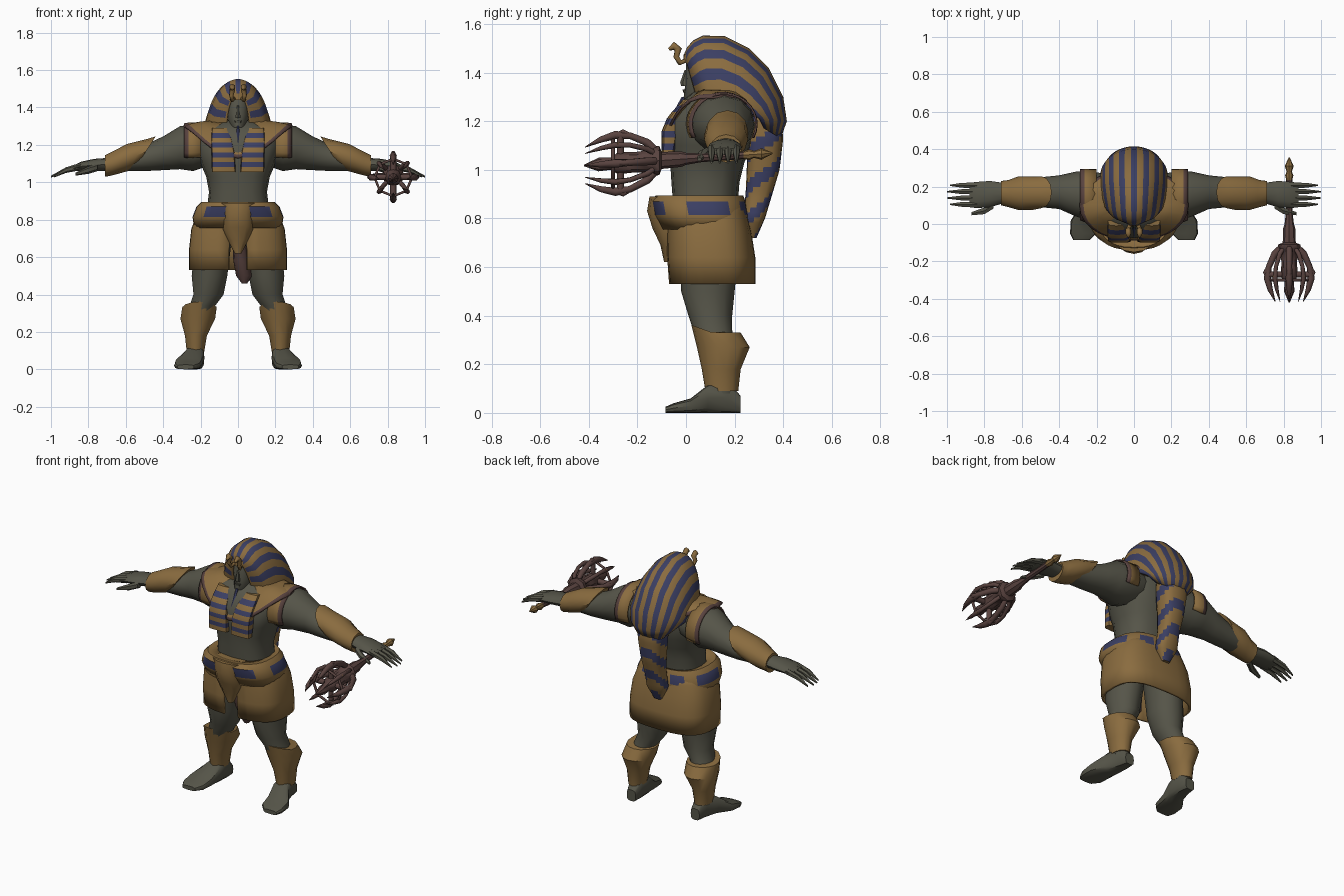
import bpy, bmesh, math
from math import sin, cos, pi, radians

if "Cube" in bpy.data.objects:
    bpy.data.objects.remove(bpy.data.objects["Cube"])


def material(name, rgb):
    m = bpy.data.materials.new(name)
    m.use_nodes = True
    m.diffuse_color = (*rgb, 1)
    m.node_tree.nodes["Principled BSDF"].inputs["Base Color"].default_value = (*rgb, 1)
    return m


SKIN = material("olive skin", (0.092, 0.09, 0.066))
GOLD = material("old gold", (0.255, 0.15, 0.05))
BLUE = material("dull blue", (0.043, 0.049, 0.125))
BROWN = material("dark maroon", (0.1, 0.056, 0.05))


def finish(ob, mats, mirror=False, thick=0, angle=40):
    for m in mats:
        ob.data.materials.append(m)
    bpy.ops.object.select_all(action="DESELECT")
    ob.select_set(True)
    bpy.context.view_layer.objects.active = ob
    bpy.ops.object.shade_smooth_by_angle(angle=radians(angle))
    if thick:
        ob.modifiers.new("thickness", "SOLIDIFY").thickness = thick
    if mirror:
        ob.modifiers.new("mirror", "MIRROR")
    return ob


def grid(name, rows, mats, rule=None, closed=True, caps=True, **kw):
    """Skin rows of points; rule(row, column) picks the colour."""
    bm = bmesh.new()
    vs = [[bm.verts.new(p) for p in row] for row in rows]
    n = len(rows[0])
    for i in range(len(rows) - 1):
        for j in range(n if closed else n - 1):
            k = (j + 1) % n
            f = bm.faces.new((vs[i][j], vs[i][k], vs[i + 1][k], vs[i + 1][j]))
            f.material_index = rule(i, j) if rule else 0
    if closed and caps:
        bm.faces.new(vs[0][::-1])
        bm.faces.new(vs[-1])
    bmesh.ops.recalc_face_normals(bm, faces=bm.faces)
    me = bpy.data.meshes.new(name)
    bm.to_mesh(me)
    bm.free()
    ob = bpy.data.objects.new(name, me)
    bpy.context.collection.objects.link(ob)
    return finish(ob, mats, **kw)


def loft(name, axis, rings, mats, n=14, power=1.0, gap=0, bend=None, **kw):
    """Rings are (position, a min, a max, b min, b max); column 0 starts at b min."""
    rows = []
    for t, a0, a1, b0, b1 in rings:
        row = []
        for j in range(n):
            w = gap + (2 * pi - 2 * gap) * j / (n - 1 if gap else n)
            s, c = -sin(w), -cos(w)
            s, c = [math.copysign(abs(v) ** power, v) for v in (s, c)]
            a, b = (a0 + a1) / 2 + s * (a1 - a0) / 2, (b0 + b1) / 2 + c * (b1 - b0) / 2
            p = {"x": (t, a, b), "y": (a, t, b), "z": (a, b, t)}[axis]
            row.append(bend(*p) if bend else p)
        rows.append(row)
    return grid(name, rows, mats, closed=not gap, **kw)


def tube(name, points, radii, mat, depth=0.012, mirror=False):
    cu = bpy.data.curves.new(name, "CURVE")
    cu.dimensions = "3D"
    cu.bevel_depth, cu.bevel_resolution, cu.use_fill_caps = depth, 1, True
    sp = cu.splines.new("POLY")
    sp.points.add(len(points) - 1)
    for q, p, r in zip(sp.points, points, radii):
        q.co, q.radius = (*p, 1), r
    ob = bpy.data.objects.new(name, cu)
    bpy.context.collection.objects.link(ob)
    cu.materials.append(mat)
    if mirror:
        ob.modifiers.new("mirror", "MIRROR")


# Body
loft("torso", "z", [(.82, -.17, .17, -.05, .21), (.95, -.155, .155, -.06, .22), (1.03, -.17, .17, -.065, .24),
     (1.1, -.2, .2, -.075, .27), (1.2, -.23, .23, -.075, .285), (1.28, -.2, .2, -.02, .27),
     (1.33, -.1, .1, .04, .2)], [SKIN], n=16, power=.8)
loft("arm", "x", [(.12, .03, .26, 1.1, 1.3), (.24, .02, .285, 1.06, 1.31), (.31, .04, .28, 1.07, 1.3),
     (.4, .08, .26, 1.065, 1.245), (.5, .09, .25, 1.06, 1.2), (.62, .1, .23, 1.06, 1.16),
     (.7, .11, .22, 1.06, 1.13), (.77, .09, .23, 1.06, 1.125), (.84, .085, .225, 1.06, 1.11),
     (.88, .09, .22, 1.06, 1.09)], [SKIN], n=12, mirror=True)
for k in range(4):
    y = .105 + .034 * k
    reach = .985 if k in (0, 3) else 1.0
    loft("finger", "x", [(.84, y - .017, y + .017, 1.065, 1.105), (.92, y - .015, y + .015, 1.05, 1.08),
         (reach, y - .004, y + .004, 1.025, 1.035)], [SKIN], n=6, mirror=True)
loft("thumb", "x", [(.75, .08, .13, 1.06, 1.1), (.8, .05, .09, 1.045, 1.085), (.87, .045, .065, 1.035, 1.05)],
     [SKIN], n=6, mirror=True)
loft("leg", "z", [(.08, .19, .27, .09, .2), (.2, .17, .28, .07, .22), (.34, .12, .26, .03, .19),
     (.4, .075, .24, .01, .19), (.5, .055, .25, -.02, .2), (.7, .03, .23, -.03, .22)], [SKIN], mirror=True)
loft("foot", "y", [(-.085, .235, .325, 0, .025), (-.05, .2, .342, 0, .04), (.02, .19, .338, 0, .06),
     (.09, .18, .29, 0, .115), (.17, .18, .265, 0, .13), (.225, .19, .25, 0, .07)], [SKIN],
     n=12, power=.6, mirror=True)

# Head
loft("head", "z", [(1.24, -.06, .06, .04, .18), (1.275, -.04, .04, .01, .16), (1.295, -.045, .045, -.01, .16),
     (1.36, -.062, .062, -.002, .2), (1.44, -.068, .068, .0, .22), (1.51, -.05, .05, .03, .2)],
     [SKIN], n=16, power=.85)
loft("nose", "z", [(1.345, -.016, .016, -.02, .02), (1.36, -.014, .014, -.024, .02),
     (1.41, -.006, .006, -.006, .02)], [SKIN], n=6)
loft("lips", "z", [(1.318, -.018, .018, -.012, .02), (1.33, -.022, .022, -.014, .02)], [SKIN], n=8)
loft("beard", "z", [(1.2, -.014, .014, -.075, -.05), (1.24, -.01, .01, -.05, -.025),
     (1.3, -.007, .007, -.018, .01)], [BLUE], n=6)
loft("headband", "z", [(1.44, -.072, .072, -.012, .22), (1.475, -.07, .07, -.01, .22)], [GOLD], n=20, power=.85)
tube("cobra", [(.02, .0, 1.45), (.03, -.025, 1.44), (.036, -.04, 1.465), (.03, -.032, 1.495),
     (.03, -.05, 1.51), (.03, -.07, 1.495)], [.8, 1, 1, 1.3, 1.4, .5], GOLD, .012, True)

# Striped headcloth: hoops swept from the face to the nape; (base x, y, z, crown y, z)
hoops = [(.062, .05, 1.27, -.005, 1.465), (.072, .055, 1.27, -.008, 1.475), (.135, .075, 1.265, .005, 1.505),
         (.15, .085, 1.265, .03, 1.532), (.16, .095, 1.265, .07, 1.552), (.172, .13, 1.27, .16, 1.55),
         (.182, .18, 1.26, .26, 1.5), (.182, .22, 1.245, .34, 1.42), (.18, .26, 1.235, .4, 1.3),
         (.155, .3, 1.21, .415, 1.2), (.11, .32, 1.17, .39, 1.13)]
cols = 34
rows = []
for bx, by, bz, ty, tz in hoops:
    angles = [-pi / 2 + pi * j / cols for j in range(cols + 1)]
    rows.append([(bx * sin(u), by + (ty - by) * cos(u), bz + (tz - bz) * cos(u)) for u in angles])
grid("headcloth", rows, [GOLD, BLUE], lambda i, j: int(i > 0 and (j // 2) % 2 == 0), closed=False, thick=.012)
grid("headcloth_underside", [[r[0] for r in rows], [r[-1] for r in rows]], [GOLD], closed=False)

front = [(1.055, .012, .14, -.1, -.05), (1.16, .018, .142, -.1, -.03), (1.22, .03, .145, -.075, .0),
         (1.29, .05, .14, -.01, .07)]


def resample(rings, count):
    """Linear in-between rings for even stripes."""
    lo, hi = rings[0][0], rings[-1][0]
    out = []
    for s in range(count + 1):
        t = lo + (hi - lo) * s / count
        k = max(i for i in range(len(rings) - 1) if rings[i][0] <= t + 1e-6)
        a, b = rings[k], rings[k + 1]
        f = (t - a[0]) / (b[0] - a[0])
        out.append(tuple(p + (q - p) * f for p, q in zip(a, b)))
    return out


loft("lappet", "z", resample(front, 9), [GOLD, BLUE], n=12, power=.5, rule=lambda i, j: i % 2, mirror=True)
tail = [(.72, -.025, .025, .25, .29), (.8, -.065, .065, .235, .325), (.9, -.06, .06, .245, .355),
        (1.0, -.07, .07, .25, .385), (1.13, -.085, .085, .25, .4), (1.22, -.08, .08, .25, .39)]
loft("hair_tail", "z", resample(tail, 24), [GOLD, BLUE], n=16, power=.75,
     rule=lambda i, j: int((i + min(abs(j - 8), abs(j - 7))) % 7 < 3))


# Collar draped over chest and shoulders
def drape(x, y, z):
    drop = max(0, .06 - y) * 1.15 + max(0, y - .2) * .7
    return x, y, z - drop * max(0, 1 - (x / .31) ** 2)


loft("collar", "z", [(1.3, -.292, .292, -.088, .292), (1.312, -.27, .27, -.083, .282), (1.325, -.2, .2, -.04, .25),
     (1.335, -.09, .09, .03, .19)], [GOLD, BROWN], n=28, power=.92, bend=drape, caps=False,
     rule=lambda i, j: int(i == 0), thick=.01)
loft("shoulder_trim", "x", [(.2, .0, .293, 1.06, 1.322), (.265, .01, .295, 1.055, 1.32), (.288, .02, .293, 1.06, 1.316)],
     [GOLD, BROWN], n=20, gap=radians(64), mirror=True, thick=.008, rule=lambda i, j: i)


# Bracers with slanted inner ends, and greaves with raised knees
def slant(x, y, z):
    return x + max(0, (.71 - x) / .27) * (1.245 - z) * .65, y, z


def raise_knee(x, y, z):
    return x, y, z + max(0, z - .27) * max(0, .11 - y) * 6


loft("bracer", "x", [(.44, .085, .255, 1.08, 1.245), (.49, .075, .255, 1.06, 1.228), (.58, .075, .255, 1.045, 1.205),
     (.65, .09, .235, 1.035, 1.17), (.71, .1, .23, 1.03, 1.145)], [GOLD, BROWN], n=12, bend=slant, mirror=True,
     rule=lambda i, j: int(i == 0 and j in (0, 11)))
loft("greave", "z", [(.09, .18, .275, .08, .215), (.18, .165, .285, .065, .225), (.27, .12, .31, .045, .262),
     (.33, .112, .3, .022, .225)], [GOLD], bend=raise_knee, mirror=True)

# Skirt, belt and loincloth
loft("skirt", "z", [(.53, -.262, .262, -.07, .285), (.64, -.262, .262, -.078, .285), (.75, -.25, .25, -.078, .268),
     (.82, -.225, .225, -.075, .25), (.88, -.19, .19, -.06, .235)], [GOLD], n=29, power=.7, gap=radians(5), thick=.015)
loft("belt", "z", [(.755, -.235, .235, -.1, .255), (.815, -.243, .243, -.13, .255), (.87, -.222, .222, -.14, .245),
     (.895, -.195, .195, -.125, .235), (.885, -.13, .13, -.05, .2)], [GOLD, BLUE], n=32, power=.8, caps=False,
     rule=lambda i, j: int(i == 1 and min(j, 31 - j) in (1, 2, 3, 7, 8, 9, 10, 13, 14)), thick=.012)
loft("buckle_flap", "z", [(.62, -.018, .018, -.09, -.05), (.69, -.055, .055, -.105, -.04), (.76, -.085, .085, -.138, -.02),
     (.83, -.085, .085, -.16, -.02), (.89, -.105, .105, -.15, -.02)], [GOLD], n=12)
loft("loincloth", "z", [(.46, .02, .05, .02, .06), (.5, -.01, .075, .0, .08), (.58, -.025, .06, -.03, .07),
     (.68, -.03, .04, -.05, .08)], [BROWN, BLUE], n=12, rule=lambda i, j: int(i > 0 and j in (5, 6)))

# Mace held along the front-back direction
MX = .83


def mace_z(y):
    return 1.045 + .065 * y


def turned(name, profile, mat, n=8):
    loft(name, "y", [(y, MX - r, MX + r, mace_z(y) - r, mace_z(y) + r) for y, r in profile], [mat], n=n)


turned("mace_shaft", [(-.42, .003), (-.36, .028), (-.31, .025), (-.28, .045), (-.21, .042), (-.15, .045), (-.13, .06),
       (-.11, .06), (-.1, .035), (-.02, .032), (.0, .025), (.06, .018), (.25, .016)], BROWN)
turned("mace_pommel", [(.22, .012), (.26, .022), (.28, .014), (.31, .024), (.355, .003)], GOLD)
for k in range(8):
    w, main = k * pi / 4, k % 2 == 0
    size = 1 if main else .92
    reach = [(-.12, .04), (-.16, .078), (-.23, .11), (-.29, .117), (-.35, .102), (-.415, .075)]
    tube("mace_rib", [(MX + r * cos(w) * size, y, mace_z(y) + r * sin(w) * size) for y, r in reach],
         [1.2, 1.4, 1.2, 1.5, 1.1, .15], BROWN, .013 if main else .009)
    if main:
        tube("mace_spoke", [(MX + r * cos(w), -.27, mace_z(-.27) + r * sin(w)) for r in (.02, .115)],
             [1.3, 1.3], BROWN, .013)
        tube("mace_barb", [(MX + r * cos(w), y, mace_z(y) + r * sin(w)) for y, r in ((-.2, .1), (-.26, .127), (-.31, .115))],
             [.6, 1.1, .2], BROWN, .012)
    else:
        tube("mace_stud", [(MX + r * cos(w), -.28, mace_z(-.28) + r * sin(w)) for r in (.1, .118)], [1, .5], GOLD, .01)
tube("mace_ring", [(MX + .1 * cos(k * pi / 4), -.3, mace_z(-.3) + .1 * sin(k * pi / 4)) for k in range(9)],
     [1] * 9, BROWN, .008)
